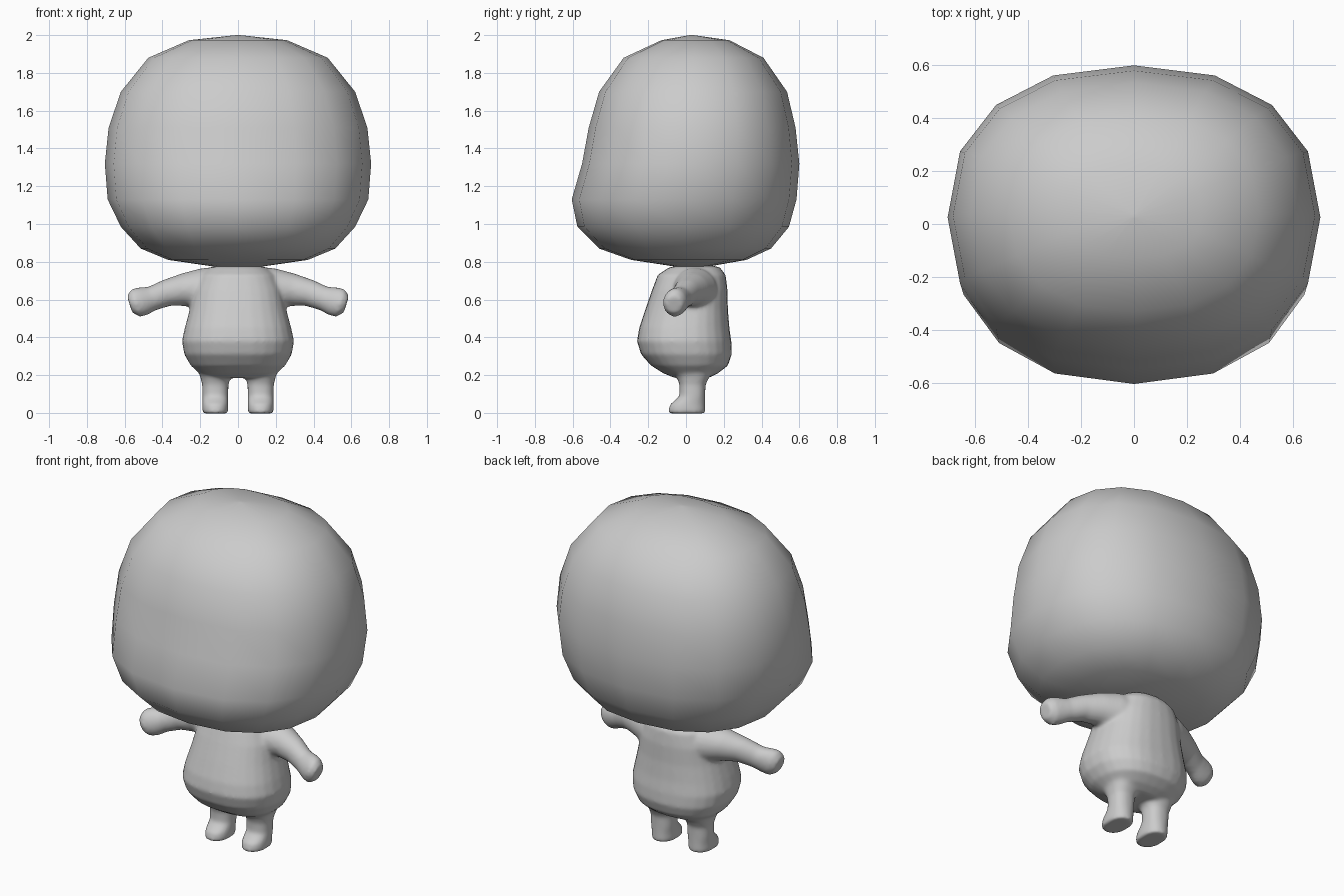
import bpy, bmesh
from math import cos, sin, pi
from mathutils import Vector


def loft(bm, rings, sides, power=2.0):
    """Skin a row of superellipse rings, each (centre, u axis, v axis), and cap both ends."""
    def curve(t):
        return abs(t) ** (2 / power) * (1 if t > 0 else -1)
    loops = []
    for c, u, v in rings:
        c, u, v = Vector(c), Vector(u), Vector(v)
        loops.append([bm.verts.new(c + u * curve(round(cos(2 * pi * i / sides), 6))
                                   + v * curve(round(sin(2 * pi * i / sides), 6)))
                      for i in range(sides)])
    for a, b in zip(loops, loops[1:]):
        for i in range(sides):
            j = (i + 1) % sides
            bm.faces.new((a[i], a[j], b[j], b[i]))
    for end, loop in ((rings[0], loops[0]), (rings[-1], loops[-1])):
        tip = bm.verts.new(end[0])
        for i in range(sides):
            bm.faces.new((loop[i], loop[(i + 1) % sides], tip))


def level(z, half_width, front, back, x=0.0):
    """Horizontal ring from its half width and its front and back y."""
    return ((x, (front + back) / 2, z), (half_width, 0, 0), (0, (back - front) / 2, 0))


def finish(name, bm):
    bmesh.ops.recalc_face_normals(bm, faces=bm.faces)
    for f in bm.faces:
        f.smooth = True
    mesh = bpy.data.meshes.new(name)
    bm.to_mesh(mesh)
    bm.free()
    obj = bpy.data.objects.new(name, mesh)
    bpy.context.collection.objects.link(obj)
    return obj


# Head: coarse sixteen-sided form, smooth shaded, with a forward lower face
bm = bmesh.new()
loft(bm, [level(*r) for r in (
    (2.00, 0.01, 0.02, 0.04), (1.973, 0.26, -0.13, 0.23), (1.88, 0.475, -0.33, 0.41),
    (1.70, 0.62, -0.46, 0.535), (1.51, 0.685, -0.515, 0.58), (1.32, 0.705, -0.55, 0.60),
    (1.13, 0.69, -0.605, 0.585), (0.985, 0.62, -0.575, 0.545), (0.87, 0.515, -0.46, 0.45),
    (0.81, 0.37, -0.29, 0.32), (0.775, 0.13, -0.06, 0.12), (0.77, 0.01, 0.02, 0.04))],
    16, 2.3)
finish("head", bm)

# Torso: pear shape
bm = bmesh.new()
loft(bm, [level(*r) for r in (
    (0.78, 0.10, -0.04, 0.14), (0.77, 0.15, -0.09, 0.18), (0.73, 0.20, -0.15, 0.21),
    (0.65, 0.235, -0.18, 0.22), (0.55, 0.255, -0.215, 0.222), (0.45, 0.282, -0.248, 0.23),
    (0.38, 0.297, -0.26, 0.24), (0.31, 0.285, -0.238, 0.243), (0.25, 0.25, -0.185, 0.222),
    (0.21, 0.205, -0.12, 0.17), (0.185, 0.15, -0.06, 0.12))],
    28, 2.35)

# Arm rings: top x, top z, bottom x, bottom z, centre y, half depth
arm = ((0.10, 0.775, 0.10, 0.54, 0.05, 0.13), (0.20, 0.765, 0.20, 0.545, 0.045, 0.115),
       (0.30, 0.738, 0.275, 0.565, 0.03, 0.09), (0.40, 0.703, 0.355, 0.567, 0.0, 0.07),
       (0.475, 0.668, 0.435, 0.543, -0.03, 0.06), (0.535, 0.664, 0.48, 0.518, -0.05, 0.064),
       (0.565, 0.655, 0.52, 0.508, -0.06, 0.064), (0.588, 0.62, 0.56, 0.53, -0.063, 0.045))
# Leg rings: z, half width, front y, back y
leg = ((0.25, 0.10, -0.10, 0.16), (0.19, 0.08, -0.05, 0.125), (0.15, 0.070, -0.035, 0.104),
       (0.09, 0.069, -0.035, 0.102), (0.065, 0.069, -0.06, 0.102), (0.045, 0.069, -0.086, 0.102),
       (0.01, 0.069, -0.094, 0.103), (-0.003, 0.066, -0.09, 0.10))

# Arms and legs on both sides
for s in (1, -1):
    loft(bm, [((s * (tx + bx) / 2, y, (tz + bz) / 2), (0, d, 0),
               (s * (tx - bx) / 2, 0, (tz - bz) / 2)) for tx, tz, bx, bz, y, d in arm], 20)
    loft(bm, [level(*r, x=s * 0.12) for r in leg], 20, 2.3)
body = finish("body", bm)

# Fuse the limbs into the torso with soft blends
fuse = body.modifiers.new("fuse", 'REMESH')
fuse.mode = 'VOXEL'
fuse.voxel_size = 0.01
fuse.use_smooth_shade = True
soften = body.modifiers.new("soften", 'SMOOTH')
soften.factor = 0.5
soften.iterations = 10
